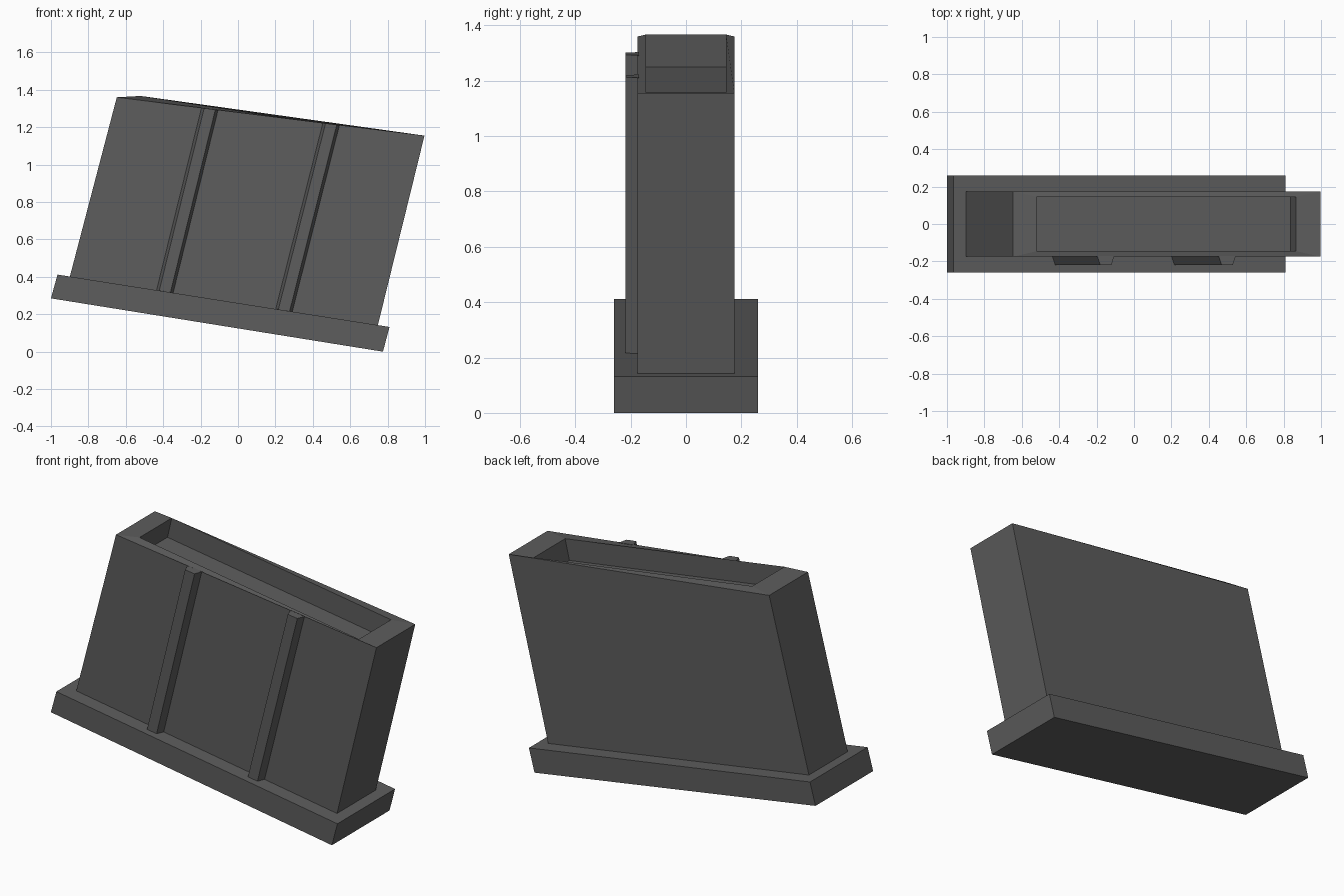
import bpy
import bmesh

cube = bpy.data.objects.get("Cube")
if cube:
    bpy.data.objects.remove(cube, do_unlink=True)

# Single dark grey finish
GREY = (0.11, 0.11, 0.11, 1.0)
mat = bpy.data.materials.new("dark_grey")
mat.use_nodes = True
mat.diffuse_color = GREY
bsdf = next(n for n in mat.node_tree.nodes if n.type == "BSDF_PRINCIPLED")
bsdf.inputs["Base Color"].default_value = GREY


def ring(left, right, half_depth):
    """Rectangular loop between two (x, z) end points."""
    (x0, z0), (x1, z1) = left, right
    return [(x0, -half_depth, z0), (x1, -half_depth, z1),
            (x1, half_depth, z1), (x0, half_depth, z0)]


def loft(name, rings):
    """Join successive four-sided loops with quads and cap both ends."""
    bm = bmesh.new()
    loops = [[bm.verts.new(co) for co in r] for r in rings]
    for a, b in zip(loops, loops[1:]):
        for i in range(4):
            j = (i + 1) % 4
            bm.faces.new((a[i], a[j], b[j], b[i]))
    bm.faces.new(loops[0][::-1])
    bm.faces.new(loops[-1])
    bmesh.ops.recalc_face_normals(bm, faces=bm.faces)
    mesh = bpy.data.meshes.new(name)
    bm.to_mesh(mesh)
    bm.free()
    mesh.materials.append(mat)
    obj = bpy.data.objects.new(name, mesh)
    bpy.context.collection.objects.link(obj)
    return obj


# Tilted base plate
loft("base_plate", [ring((-1.0, 0.285), (0.775, 0.0), 0.26),
                    ring((-0.965, 0.412), (0.81, 0.132), 0.26)])

# Slanted body: outer wall, rim, recess wall and recess floor
loft("body", [ring((-0.902, 0.39), (0.745, 0.13), 0.175),
              ring((-0.648, 1.36), (0.997, 1.155), 0.175),
              ring((-0.52, 1.367), (0.865, 1.157), 0.145),
              ring((-0.547, 1.25), (0.838, 1.04), 0.145)])


# Bevelled ribs running up the front wall
def slab_z(x):
    return 0.26 - 0.158 * x


def rim_z(x):
    return 1.279 - 0.125 * x


def rib_section(x, width, height):
    bevel = 0.016
    points = [(x, -0.17), (x + bevel, -0.219),
              (x + width - bevel, -0.219), (x + width, -0.17)]
    return [(px, py, height(px)) for px, py in points]


for name, bottom_x, top_x in (("right_rib", -0.437, -0.197),
                              ("left_rib", 0.2, 0.452)):
    loft(name, [rib_section(bottom_x, 0.092, slab_z),
                rib_section(top_x, 0.092, rim_z)])
